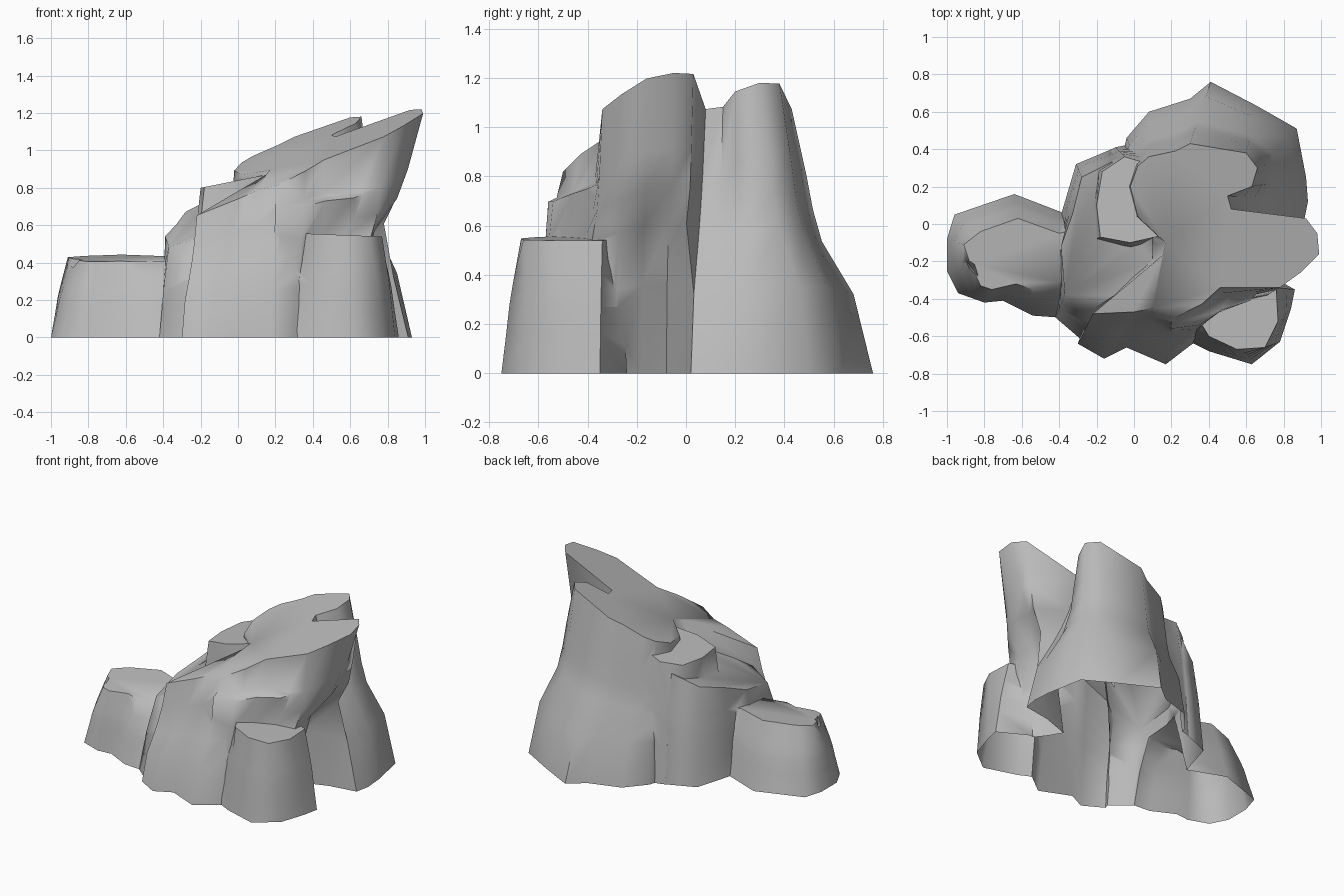
import bpy
import bmesh
import math

default_cube = bpy.data.objects.get("Cube")
if default_cube:
    bpy.data.objects.remove(default_cube, do_unlink=True)

# One plain stone colour
stone = bpy.data.materials.new("stone_grey")
stone.use_nodes = True
stone_colour = (.5, .5, .5, 1)
stone.diffuse_color = stone_colour
stone.node_tree.nodes["Principled BSDF"].inputs["Base Color"].default_value = stone_colour

# Share of the height of each ring, and how far each wall leans from foot to rim there
RISES = (0, .3, .5, .62, .75, 1)
EVEN_WALL = (0, .2, .5, .66, .8, 1)
OVERHANG_WALL = (0, .12, .3, .66, .8, 1)
SHOULDER_WALL = (0, .24, .63, .74, .82, 1)
STRAIGHT_WALL = (0, .25, .4, .53, .69, 1)


def tilted(height, slope_x=0, slope_y=0):
    """Return the height function of a tilted flat top."""
    return lambda x, y: height + slope_x * x + slope_y * y


def rock(name, top, *walls):
    """Loft a closed rock from walls of (foot x, foot y, rim x, rim y) columns to a flat top."""
    bm = bmesh.new()
    rings = []
    for level, rise in enumerate(RISES):
        ring = []
        for leans, columns in walls:
            lean = leans[level]
            for foot_x, foot_y, rim_x, rim_y in columns:
                x = foot_x + (rim_x - foot_x) * lean
                y = foot_y + (rim_y - foot_y) * lean
                ring.append(bm.verts.new((x, y, rise * top(rim_x, rim_y))))
        rings.append(ring)
    for lower, upper in zip(rings, rings[1:]):
        for i in range(len(lower)):
            j = (i + 1) % len(lower)
            bm.faces.new((lower[i], lower[j], upper[j], upper[i]))
    bm.faces.new(rings[-1])
    bm.faces.new(list(reversed(rings[0])))
    bmesh.ops.recalc_face_normals(bm, faces=bm.faces)
    mesh = bpy.data.meshes.new(name)
    bm.to_mesh(mesh)
    bm.free()
    mesh.materials.append(stone)
    obj = bpy.data.objects.new(name, mesh)
    bpy.context.collection.objects.link(obj)
    return obj


def combine(target, other, operation):
    """Boolean another rock into the target and remove the helper."""
    modifier = target.modifiers.new(operation.lower(), "BOOLEAN")
    modifier.operation = operation
    modifier.solver = "EXACT"
    modifier.object = other
    bpy.context.view_layer.objects.active = target
    bpy.ops.object.modifier_apply(modifier=modifier.name)
    bpy.data.objects.remove(other, do_unlink=True)


# Main crag: front wall, overhang, cleft, back buttress, inner edge
front_wall = [
    (-.3, -.64, -.22, -.48), (-.16, -.72, 0, -.47), (-.04, -.66, .1, -.45),
    (.17, -.75, .22, -.5), (.3, -.65, .36, -.43), (.45, -.55, .46, -.34),
]
overhang = [
    (.68, -.4, .78, -.34), (.66, -.28, .89, -.26), (.58, -.18, .99, -.16),
    (.52, -.08, .98, -.05), (.72, -.01, .92, .03),
]
cleft = [(.91, .02, .52, .08), (.93, .12, .5, .15)]
back_buttress = [
    (.92, .25, .63, .2), (.87, .51, .66, .3), (.66, .63, .6, .38),
    (.41, .76, .3, .43), (.3, .67, .22, .39), (.08, .6, .08, .36),
    (-.04, .46, .02, .31),
]
inner_edge = [
    (-.1, .2, -.02, .2), (-.1, 0, .02, .04),
    (-.1, -.15, .17, -.1), (-.2, -.35, .15, -.17),
]
crag = rock("rock_formation", tilted(.853, .387, .24),
            (EVEN_WALL, front_wall), (OVERHANG_WALL, overhang), (EVEN_WALL, cleft),
            (SHOULDER_WALL, back_buttress), (EVEN_WALL, inner_edge))

# Upper step on the side of the crag
upper_step = rock("upper_step", tilted(.84, .2), (STRAIGHT_WALL, [
    (-.25, -.1, -.18, -.07), (-.27, .1, -.2, .1), (-.29, .31, -.17, .28),
    (-.1, .41, -.05, .36), (.1, .45, .15, .3), (.15, 0, .2, -.05),
    (0, -.2, -.02, -.1),
]))

# Sloping terrace below it
terrace = rock("terrace", tilted(.72, .387, .24), (STRAIGHT_WALL, [
    (-.28, -.62, -.21, -.45), (-.42, -.5, -.37, -.38), (-.4, -.2, -.39, -.12),
    (-.39, .05, -.33, .05), (-.31, .32, -.28, .25), (-.12, .4, -.12, .33),
    (0, .3, .1, .2), (0, -.4, .1, -.25),
]))

# Low ledge at the far end
low_ledge = rock("low_ledge", tilted(.44, 0, .1), (STRAIGHT_WALL, [
    (-.2, -.5, -.2, -.35), (-.4, -.5, -.4, -.31), (-.54, -.49, -.54, -.35),
    (-.7, -.41, -.63, -.32), (-.8, -.42, -.76, -.35), (-.94, -.37, -.82, -.33),
    (-1, -.25, -.88, -.2), (-1, -.08, -.91, -.11), (-.96, .05, -.82, -.04),
    (-.64, .16, -.62, .03), (-.38, .06, -.4, -.05), (-.2, .04, -.2, 0),
]))

# Front ledge under the overhang
front_ledge = rock("front_ledge", tilted(.57, -.04), (STRAIGHT_WALL, [
    (.28, -.62, .34, -.5), (.4, -.68, .4, -.6), (.63, -.75, .55, -.67),
    (.78, -.63, .7, -.66), (.84, -.45, .77, -.52), (.86, -.35, .76, -.34),
    (.66, -.24, .58, -.27), (.3, -.35, .3, -.35),
]))

# Thin shelf above the front ledge
thin_shelf = rock("thin_shelf", tilted(.97, -.05, .47), (STRAIGHT_WALL, [
    (.18, -.6, .2, -.56), (.32, -.6, .35, -.54), (.42, -.5, .47, -.46),
    (.5, -.4, .62, -.41), (.55, -.3, .7, -.33), (.5, -.15, .55, -.2),
    (.2, -.3, .2, -.3),
]))

for part in (upper_step, terrace, low_ledge, front_ledge, thin_shelf):
    combine(crag, part, "UNION")

# Weathered notch along the corner of the low ledge
bpy.ops.mesh.primitive_cone_add(vertices=4, radius1=.13, depth=.24, location=(-.87, -.23, .42),
                                rotation=(math.pi, 0, math.radians(38)))
notch = bpy.context.object
notch.name = "notch_cutter"
notch.scale = (.35, 1, 1)
notch.hide_render = True
notch.data.materials.append(stone)
combine(crag, notch, "DIFFERENCE")

# Leave the underside open
bm = bmesh.new()
bm.from_mesh(crag.data)
underside = [f for f in bm.faces if all(v.co.z < .001 for v in f.verts)]
bmesh.ops.delete(bm, geom=underside, context="FACES")
bm.to_mesh(crag.data)
bm.free()

bpy.ops.object.select_all(action="DESELECT")
crag.select_set(True)
bpy.context.view_layer.objects.active = crag
bpy.ops.object.shade_smooth_by_angle(angle=math.radians(62))
